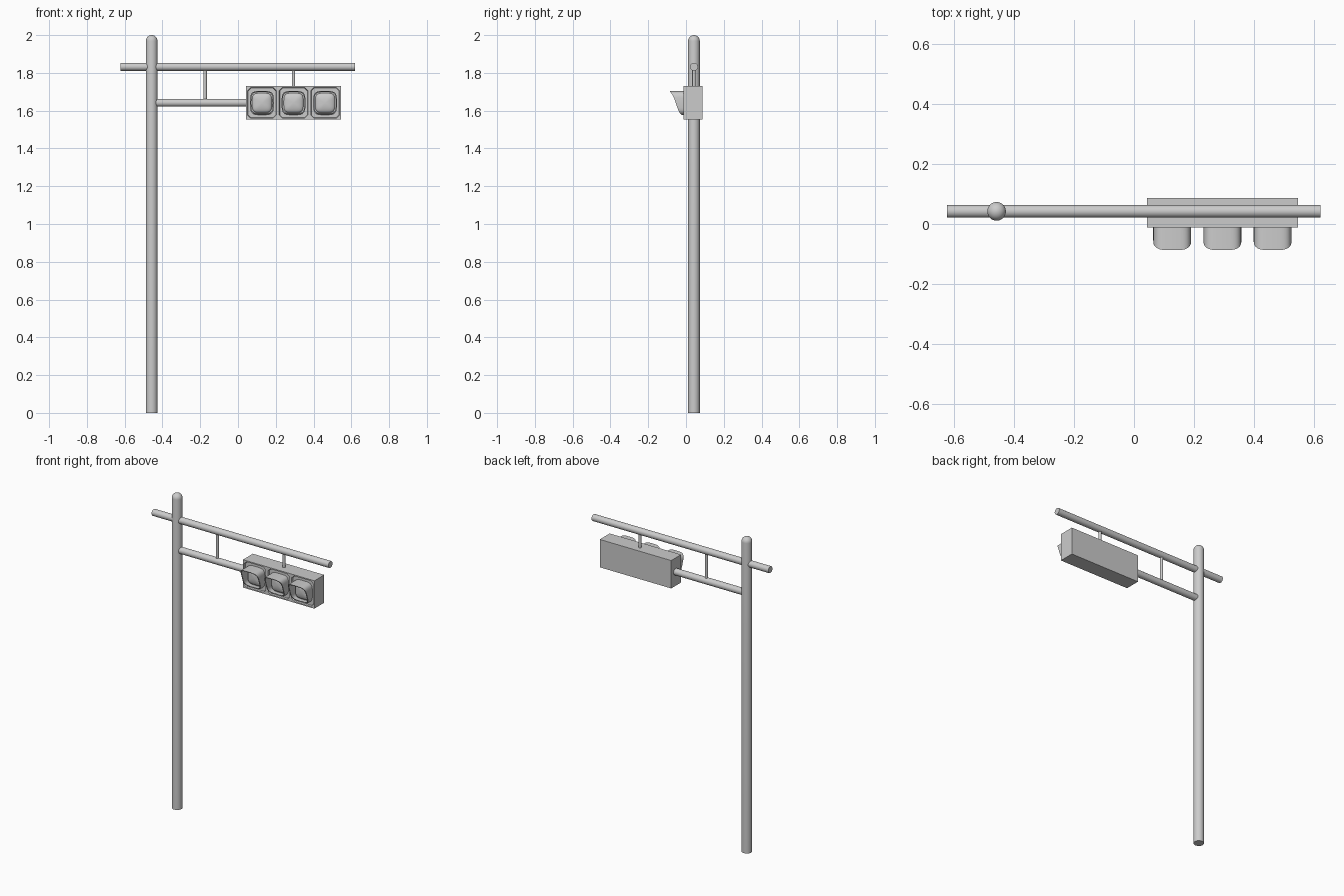
import bpy, bmesh, math
from mathutils import Vector

if "Cube" in bpy.data.objects:
    bpy.data.objects.remove(bpy.data.objects["Cube"], do_unlink=True)

grey = bpy.data.materials.new("light_grey")
grey.use_nodes = True
COLOUR = (0.6, 0.6, 0.6, 1)
grey.diffuse_color = COLOUR
grey.node_tree.nodes["Principled BSDF"].inputs["Base Color"].default_value = COLOUR

POLE_X, POLE_Y = -0.457, 0.042
LAMP_Z = 1.641
LAMPS = [0.127, 0.294, 0.461]


def finish(bm, name, smooth=True):
    bmesh.ops.recalc_face_normals(bm, faces=bm.faces)
    mesh = bpy.data.meshes.new(name)
    bm.to_mesh(mesh)
    bm.free()
    obj = bpy.data.objects.new(name, mesh)
    bpy.context.collection.objects.link(obj)
    mesh.materials.append(grey)
    if smooth:
        bpy.ops.object.select_all(action="DESELECT")
        obj.select_set(True)
        bpy.context.view_layer.objects.active = obj
        bpy.ops.object.shade_smooth_by_angle(angle=math.radians(40))
    return obj


def loft(name, rings, cap_start=True, cap_end=True, closed=False):
    """Skin a list of equal-length point rings."""
    bm = bmesh.new()
    rows = [[bm.verts.new(p) for p in ring] for ring in rings]
    pairs = list(zip(rows, rows[1:])) + ([(rows[-1], rows[0])] if closed else [])
    for a, b in pairs:
        for i in range(len(a)):
            j = (i + 1) % len(a)
            bm.faces.new((a[i], a[j], b[j], b[i]))
    if cap_start:
        bm.faces.new(rows[0])
    if cap_end:
        bm.faces.new(rows[-1])
    return finish(bm, name)


def rod(name, start, end, radius, sides=24):
    start, end = Vector(start), Vector(end)
    turn = (end - start).to_track_quat("Z", "Y")
    circle = [turn @ Vector((radius * math.cos(t), radius * math.sin(t), 0))
              for t in (math.tau * i / sides for i in range(sides))]
    return loft(name, [[p + c for c in circle] for p in (start, end)])


def rounded_square(cx, half, y, steps=40):
    """Ring in the xz plane; y is a number or a function of height."""
    ring = []
    for i in range(steps):
        t = math.tau * i / steps
        c, s = math.cos(t), math.sin(t)
        x = half * math.copysign(abs(c) ** 0.5, c)
        z = half * math.copysign(abs(s) ** 0.5, s)
        ring.append((cx + x, y(z) if callable(y) else y, LAMP_Z + z))
    return ring


# Pole with a domed top
R = 0.031
profile = [(R, 0)] + [(R * math.cos(a), 2 - R + R * math.sin(a))
                      for a in (math.radians(12 * k) for k in range(8))]
profile[-1] = (0.003, 2)
loft("pole", [[(POLE_X + r * math.cos(math.tau * i / 32),
                POLE_Y + r * math.sin(math.tau * i / 32), z) for i in range(32)]
              for r, z in profile])

# Horizontal arms and hangers
rod("upper_arm", (-0.622, POLE_Y, 1.832), (0.62, POLE_Y, 1.832), 0.021)
rod("lower_arm", (POLE_X, POLE_Y, 1.642), (0.06, POLE_Y, 1.642), 0.021)
rod("arm_strut", (-0.174, POLE_Y, 1.645), (-0.174, POLE_Y, 1.83), 0.009, 16)
rod("lamp_hanger", (0.294, POLE_Y, 1.72), (0.294, POLE_Y, 1.83), 0.009, 16)

# Signal housing with three chamfered recesses in its front
bm = bmesh.new()
bmesh.ops.create_cube(bm, size=1)
for v in bm.verts:
    v.co = Vector((v.co.x * 0.502 + 0.294, v.co.y * 0.099 + 0.0375,
                   v.co.z * 0.177 + LAMP_Z))
for x in (LAMPS[0] + 0.0835, LAMPS[1] + 0.0835):
    bmesh.ops.bisect_plane(bm, geom=bm.verts[:] + bm.edges[:] + bm.faces[:],
                           plane_co=(x, 0, 0), plane_no=(1, 0, 0))
bm.normal_update()
fronts = [f for f in bm.faces if f.normal.y < -0.9]
bmesh.ops.inset_individual(bm, faces=fronts, thickness=0.011)
bmesh.ops.bevel(bm, geom=[v for f in fronts for v in f.verts], offset=0.016,
                segments=1, affect="VERTICES")
bm.normal_update()
panels = [f for f in bm.faces if f.normal.y < -0.9 and len(f.verts) == 8
          and any(abs(f.calc_center_median().x - x) < 0.005 for x in LAMPS)]
bmesh.ops.inset_individual(bm, faces=panels, thickness=0.003, depth=-0.01)
finish(bm, "signal_housing", smooth=False)


# Visor front edge: long at the top, sweeping back towards the bottom
def visor_edge(z):
    t = min(1, max(0, (z + 0.063) / 0.126))
    return -0.021 - 0.066 * (0.72 * t ** 0.55 + 0.28 * t ** 5)


# Lenses and visors
for x, side in zip(LAMPS, ("right", "middle", "left")):
    loft(side + "_visor",
         [rounded_square(x, 0.063, 0.0), rounded_square(x, 0.063, visor_edge),
          rounded_square(x, 0.057, visor_edge), rounded_square(x, 0.057, 0.0)],
         cap_start=False, cap_end=False, closed=True)
    dome = [(0.052 * math.cos(a), -0.006 - 0.018 * math.sin(a))
            for a in (math.radians(14 * k) for k in range(7))]
    loft(side + "_lens",
         [rounded_square(x, 0.052, 0.005)] + [rounded_square(x, h, y) for h, y in dome])
